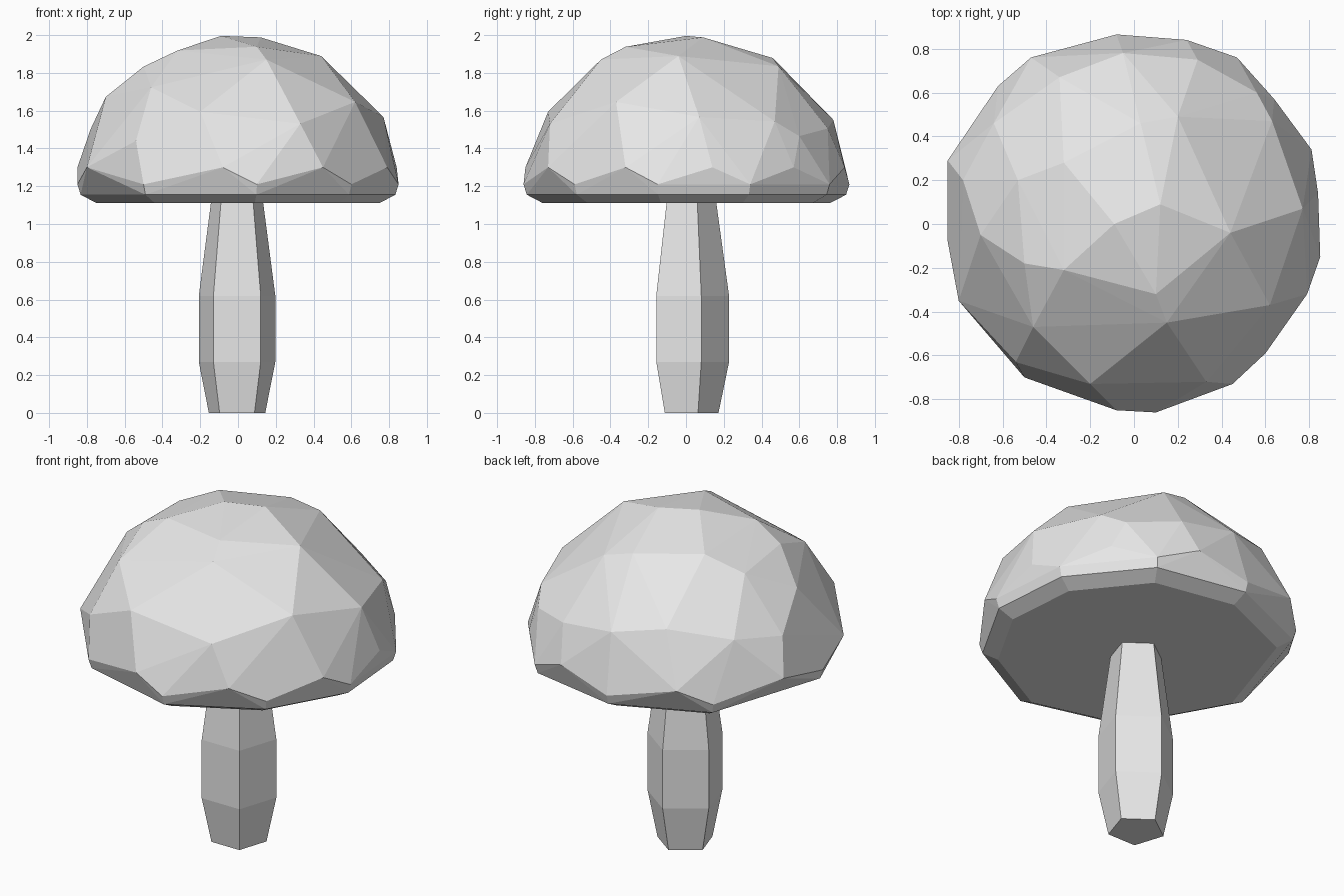
import bpy
import bmesh
import math

# Remove the default cube
cube = bpy.data.objects.get("Cube")
if cube:
    bpy.data.objects.remove(cube, do_unlink=True)

# Single plain material
grey = bpy.data.materials.new("light grey")
grey.use_nodes = True
grey.diffuse_color = (0.8, 0.8, 0.8, 1)
for node in grey.node_tree.nodes:
    if node.type == "BSDF_PRINCIPLED":
        node.inputs["Base Color"].default_value = grey.diffuse_color


def finish_part(name, bm):
    """Turn a bmesh into a flat-shaded, grey object."""
    bmesh.ops.recalc_face_normals(bm, faces=bm.faces[:])
    mesh = bpy.data.meshes.new(name)
    bm.to_mesh(mesh)
    bm.free()
    mesh.materials.append(grey)
    part = bpy.data.objects.new(name, mesh)
    bpy.context.collection.objects.link(part)
    return part


# Stem: stacked pentagons with the point at the back
def pentagon_ring(bm, radius, height):
    ring = []
    for i in range(5):
        angle = math.radians(90 + 72 * i)
        ring.append(bm.verts.new((radius * math.cos(angle) - 0.005,
                                  radius * math.sin(angle) + 0.015,
                                  height)))
    return ring


stem = bmesh.new()
rings = [pentagon_ring(stem, radius, height) for radius, height in
         ((0.157, 0), (0.213, 0.27), (0.213, 0.62), (0.143, 1.13))]
for lower, upper in zip(rings, rings[1:]):
    for i in range(5):
        j = (i + 1) % 5
        stem.faces.new((lower[i], lower[j], upper[j], upper[i]))
stem.faces.new(rings[0])
stem.faces.new(rings[-1])
finish_part("stem", stem)

# Cap: irregular facet corners lifted onto a dome above an uneven rim
RIM_Z, DOME_HEIGHT, DOME_RADIUS = 1.2, 0.8, 0.87

dome_corners = (
    (-.09, 0), (.12, .09), (.44, -.04), (-.32, -.21), (.15, -.45),
    (-.2, -.73), (.2, .49), (.63, .47), (.77, .07), (.62, -.37),
    (-.32, .28), (.03, .46), (-.5, -.18), (-.46, -.47), (-.7, -.05),
    (-.34, .67), (.29, .75), (-.53, .2), (-.64, .46), (.33, -.72),
    (-.54, -.63), (-.05, .78), (.56, .6), (-.78, .2), (.1, -.32),
)
rim_corners = (
    (-.08, .865), (.24, .84), (.47, .76), (.64, .57), (.81, .34),
    (.84, .14), (.85, -.15), (.79, -.32), (.6, -.59), (.45, -.73),
    (.1, -.86), (-.08, -.85), (-.5, -.7), (-.8, -.35), (-.85, -.08),
    (-.85, .29), (-.62, .63), (-.47, .76),
)

cap = bmesh.new()
for x, y in dome_corners:
    reach = min(math.hypot(x, y) / DOME_RADIUS, 1)
    cap.verts.new((x, y, RIM_Z + DOME_HEIGHT * math.sqrt(1 - reach ** 2)))
for i, (x, y) in enumerate(rim_corners):
    # widest line, alternating high and low
    cap.verts.new((x, y, RIM_Z + (0.1 if i % 2 else 0.01)))
    # lower lip and flat underside
    if i % 2 == 0:
        cap.verts.new((x * 0.98, y * 0.98, 1.155))
        cap.verts.new((x * 0.88, y * 0.88, 1.11))

hull = bmesh.ops.convex_hull(cap, input=cap.verts[:])
loose = [v for v in cap.verts if not v.link_faces]
bmesh.ops.delete(cap, geom=loose, context="VERTS")
bmesh.ops.dissolve_limit(cap, angle_limit=math.radians(1),
                         verts=cap.verts[:], edges=cap.edges[:])
finish_part("cap", cap)
